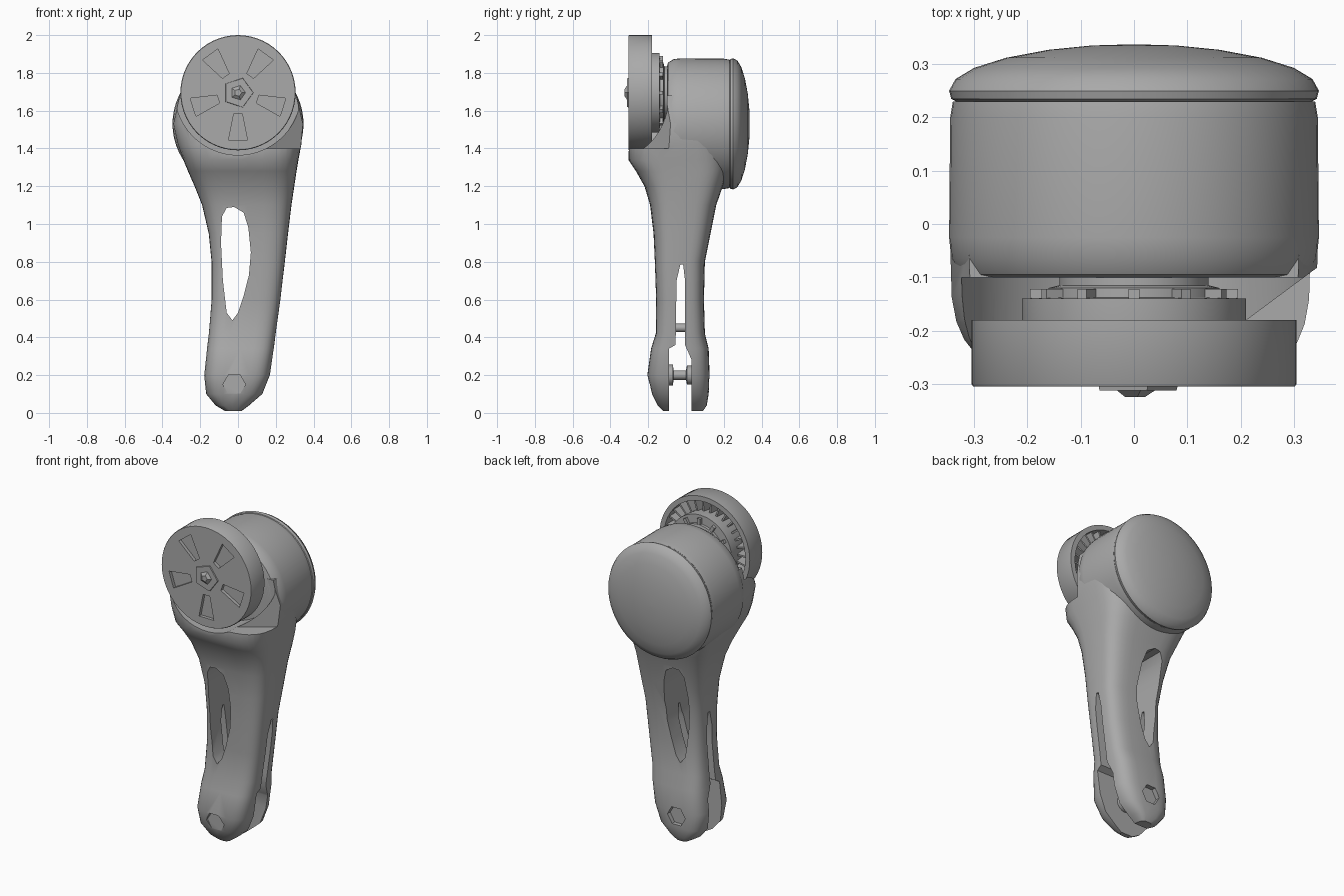
import bpy, bmesh
from math import sin, cos, pi, radians

cube = bpy.data.objects.get("Cube")
if cube:
    bpy.data.objects.remove(cube, do_unlink=True)

grey = bpy.data.materials.new("machined grey")
grey.use_nodes = True
grey.diffuse_color = (0.4, 0.4, 0.4, 1)
grey.node_tree.nodes["Principled BSDF"].inputs["Base Color"].default_value = (0.4, 0.4, 0.4, 1)


def make(name, bm):
    bmesh.ops.recalc_face_normals(bm, faces=bm.faces)
    mesh = bpy.data.meshes.new(name)
    bm.to_mesh(mesh)
    bm.free()
    mesh.materials.append(grey)
    ob = bpy.data.objects.new(name, mesh)
    bpy.context.collection.objects.link(ob)
    return ob


def smooth(ob, angle=35):
    bpy.ops.object.select_all(action='DESELECT')
    ob.select_set(True)
    bpy.context.view_layer.objects.active = ob
    bpy.ops.object.shade_smooth_by_angle(angle=radians(angle))


def skin(bm, rings):
    """Bridge equal rings of vertices and close both ends."""
    n = len(rings[0])
    for a, b in zip(rings, rings[1:]):
        for i in range(n):
            j = (i + 1) % n
            bm.faces.new((a[i], a[j], b[j], b[i]))
    bm.faces.new(rings[0])
    bm.faces.new(rings[-1])


def turned(name, profile, x, z, sides=56):
    """Solid turned around a front-to-back axis from (radius, y) points."""
    bm = bmesh.new()
    rings = []
    for r, y in profile:
        rings.append([bm.verts.new((x + r * cos(2 * pi * i / sides), y,
                                    z + r * sin(2 * pi * i / sides))) for i in range(sides)])
    skin(bm, rings)
    ob = make(name, bm)
    smooth(ob)
    return ob


def prism(name, points, place, lo, hi):
    """Extrude a flat outline; place maps (u, v, depth) to x, y, z."""
    bm = bmesh.new()
    skin(bm, [[bm.verts.new(place(u, v, d)) for u, v in points] for d in (lo, hi)])
    return make(name, bm)


def along_y(u, v, d):
    return (u, d, v)


def along_x(u, v, d):
    return (d, u, v)


def along_z(u, v, d):
    return (u, v, d)


def cut(ob, cutter):
    cutter.hide_render = True
    mod = ob.modifiers.new("cut", 'BOOLEAN')
    mod.operation = 'DIFFERENCE'
    mod.solver = 'EXACT'
    mod.object = cutter
    bpy.context.view_layer.objects.active = ob
    bpy.ops.object.modifier_apply(modifier=mod.name)
    bpy.data.objects.remove(cutter, do_unlink=True)


# Forked leg: rounded sections as (z, left x, right x, front y, back y)
sections = [
    (0.01, -0.07, 0.02, -0.12, 0.09), (0.04, -0.12, 0.06, -0.15, 0.11),
    (0.10, -0.17, 0.13, -0.18, 0.12), (0.20, -0.18, 0.17, -0.205, 0.125),
    (0.34, -0.165, 0.19, -0.185, 0.12), (0.42, -0.155, 0.20, -0.16, 0.10),
    (0.60, -0.14, 0.225, -0.158, 0.095), (0.80, -0.14, 0.248, -0.165, 0.10),
    (0.95, -0.155, 0.265, -0.172, 0.13), (1.10, -0.19, 0.283, -0.19, 0.16),
    (1.20, -0.23, 0.298, -0.22, 0.195), (1.28, -0.265, 0.31, -0.265, 0.22),
    (1.34, -0.29, 0.32, -0.305, 0.225), (1.42, -0.32, 0.335, -0.305, 0.225),
    (1.53, -0.345, 0.345, -0.30, 0.225), (1.68, -0.31, 0.31, -0.28, 0.22)]


def power(v, e):
    return abs(v) ** e * (1 if v >= 0 else -1)


bm = bmesh.new()
rings = []
for z, x0, x1, y0, y1 in sections:
    ring = []
    for i in range(36):
        a = 2 * pi * i / 36
        ring.append(bm.verts.new(((x0 + x1) / 2 + (x1 - x0) / 2 * power(cos(a), 0.55),
                                  (y0 + y1) / 2 + (y1 - y0) / 2 * power(sin(a), 0.55), z)))
    rings.append(ring)
skin(bm, rings)
leg = make("forked_leg", bm)

# Long window, fork slot, wheel cradle and side relief
cut(leg, prism("window_cutter", [
    (-0.085, 1.04), (-0.06, 1.085), (-0.02, 1.09), (0.03, 1.06), (0.055, 0.98),
    (0.068, 0.85), (0.058, 0.73), (0.03, 0.62), (0.0, 0.53), (-0.03, 0.49),
    (-0.06, 0.53), (-0.08, 0.7), (-0.09, 0.9)], along_y, -0.5, 0.5))
cut(leg, prism("slot_cutter", [
    (-0.09, -0.1), (-0.09, 0.34), (-0.055, 0.36), (-0.05, 0.7), (-0.03, 0.785),
    (-0.015, 0.785), (-0.005, 0.7), (-0.005, 0.36), (0.03, 0.28), (0.03, -0.1)],
    along_x, -0.5, 0.5))
cut(leg, turned("cradle_cutter", [(0.335, -0.5), (0.335, -0.1)], 0, 1.7))
cut(leg, prism("relief_cutter", [(0.4, -0.04), (0.05, -0.3), (0.05, -0.5), (0.4, -0.5)],
               along_z, 1.4, 2))
# Bolt pockets on the outer faces of the foot
cut(leg, turned("front_pocket", [(0.06, -0.3), (0.06, -0.18)], -0.02, 0.15, 6))
cut(leg, turned("rear_pocket", [(0.06, 0.095), (0.06, 0.2)], -0.02, 0.17, 6))
smooth(leg)

# Motor housing and domed rear cap
turned("motor_housing", [(0.305, -0.1), (0.325, -0.095), (0.343, -0.065), (0.347, -0.025),
                         (0.345, 0.2), (0.34, 0.23)], 0, 1.53)
turned("rear_cap", [(0.325, 0.225), (0.343, 0.235), (0.347, 0.25), (0.335, 0.272),
                    (0.30, 0.293), (0.24, 0.312), (0.16, 0.327), (0.08, 0.335), (0.01, 0.337)], 0, 1.53)

# Front wheel: shallow cup, open at the back
WHEEL_Z = 1.695
wheel = turned("front_wheel", [(0.05, -0.265), (0.275, -0.265), (0.275, -0.18), (0.305, -0.18),
                               (0.305, -0.3), (0.302, -0.305), (0.05, -0.305)], 0, WHEEL_Z)
for k in range(5):
    a = radians(270 + 72 * k)
    corners = [(0.11, -0.022), (0.25, -0.05), (0.25, 0.05), (0.11, 0.022)]
    pts = [(r * cos(a) - t * sin(a), WHEEL_Z + r * sin(a) + t * cos(a)) for r, t in corners]
    cut(wheel, prism("spoke_cutter", pts, along_y, -0.4, -0.285))
smooth(wheel)
turned("wheel_nut", [(0.085, -0.29), (0.08, -0.312), (0.04, -0.312), (0.02, -0.325)], 0, WHEEL_Z, 5)

# Wheel hub and stepped bearing behind it
turned("wheel_hub", [(0.2, -0.27), (0.21, -0.18), (0.21, -0.14), (0.16, -0.138),
                     (0.16, -0.12), (0.14, -0.115), (0.14, -0.08)], 0, WHEEL_Z)


def radial_blocks(name, count, r0, r1, half, y0, y1):
    bm = bmesh.new()
    for k in range(count):
        a = 2 * pi * k / count
        ends = []
        for y in (y0, y1):
            ends.append([bm.verts.new((r * cos(a) - t * sin(a), y,
                                       WHEEL_Z + r * sin(a) + t * cos(a)))
                         for r, t in ((r0, -half), (r1, -half), (r1, half), (r0, half))])
        skin(bm, ends)
    make(name, bm)


radial_blocks("wheel_ribs", 30, 0.2, 0.28, 0.005, -0.268, -0.2)
radial_blocks("hub_teeth", 12, 0.15, 0.195, 0.01, -0.145, -0.122)

# Foot axle and fork spacer
turned("foot_axle", [(0.055, -0.1), (0.055, -0.07), (0.025, -0.065), (0.025, 0.0),
                     (0.05, 0.005), (0.05, 0.04)], -0.01, 0.2, 16)
turned("fork_spacer", [(0.022, -0.07), (0.022, 0.01)], 0.03, 0.45, 12)
